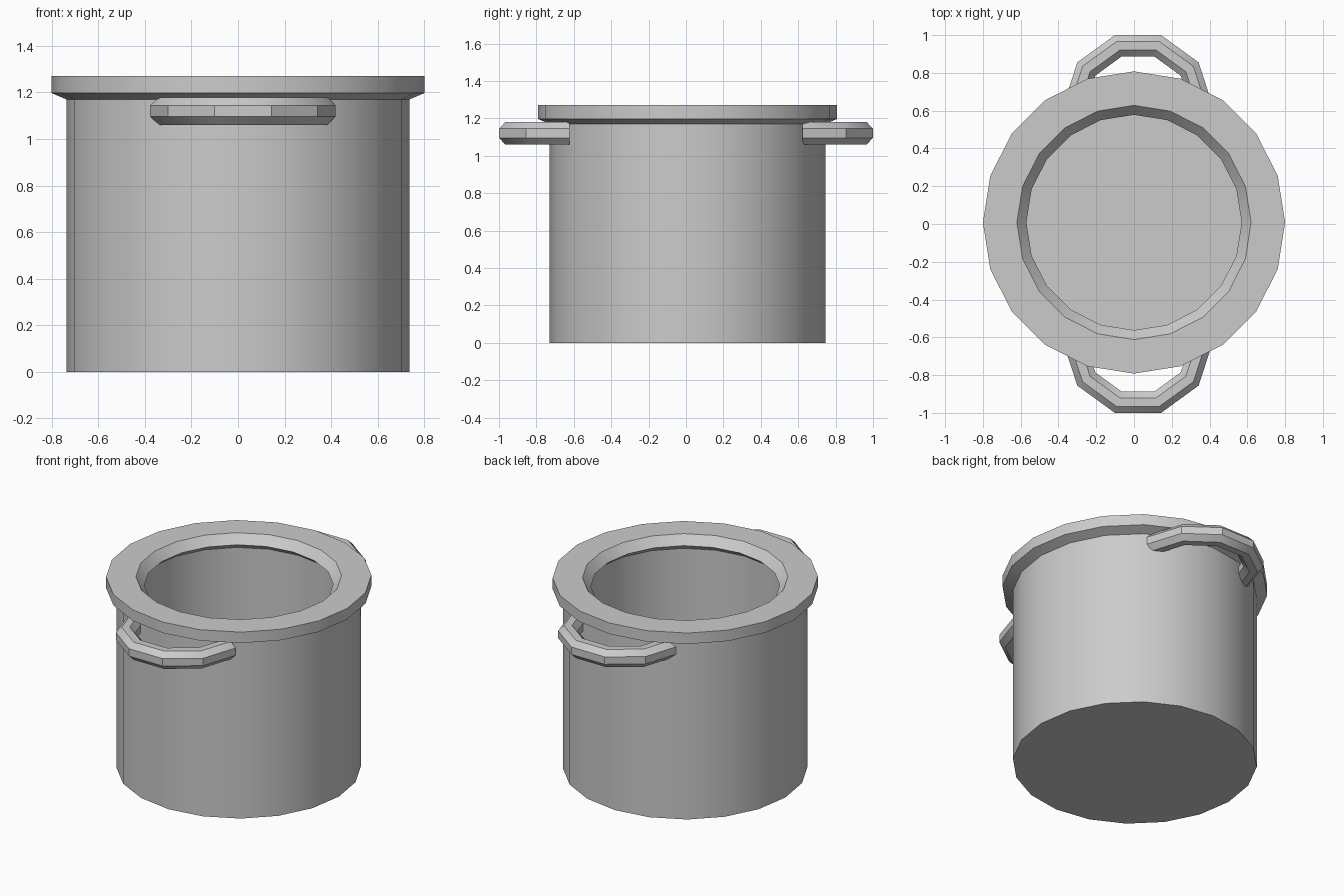
import bpy, bmesh
from math import pi, sin, cos

if "Cube" in bpy.data.objects:
    bpy.data.objects.remove(bpy.data.objects["Cube"])

SIDES = 20


def make_object(name, bm):
    bmesh.ops.recalc_face_normals(bm, faces=bm.faces)
    mesh = bpy.data.meshes.new(name)
    bm.to_mesh(mesh)
    bm.free()
    ob = bpy.data.objects.new(name, mesh)
    bpy.context.collection.objects.link(ob)
    bpy.ops.object.select_all(action='DESELECT')
    ob.select_set(True)
    bpy.context.view_layer.objects.active = ob
    bpy.ops.object.shade_smooth_by_angle(angle=pi / 6)
    return ob


def loft(bm, rings):
    """Bridge successive closed rings of points and cap both ends."""
    rings = [[bm.verts.new(p) for p in ring] for ring in rings]
    for a, b in zip(rings, rings[1:]):
        n = len(a)
        for i in range(n):
            j = (i + 1) % n
            bm.faces.new((a[i], a[j], b[j], b[i]))
    bm.faces.new(rings[0])
    bm.faces.new(rings[-1])


# Pot: outer wall, flared rim, inner lip, inner wall and floor
profile = [(0.737, 0.0), (0.737, 1.17), (0.80, 1.197), (0.80, 1.27),
           (0.62, 1.27), (0.57, 1.213), (0.625, 1.17), (0.625, 0.1)]
bm = bmesh.new()
loft(bm, [[(r * cos(2 * pi * i / SIDES), 0.008 + r * sin(2 * pi * i / SIDES), z)
           for i in range(SIDES)] for r, z in profile])
make_object("pot_body", bm)


# Handles: half rings with an eight-sided section
def handle(name, side):
    major, minor = 0.338, 0.064
    rings = []
    for i in range(6):
        a = pi * i / 5
        ring = []
        for k in range(8):
            t = 2 * pi * (k + 0.5) / 8
            r = major + minor * cos(t)
            ring.append((0.021 + r * cos(a), side * (0.622 + r * sin(a)),
                         1.12 + minor * sin(t)))
        rings.append(ring)
    bm = bmesh.new()
    loft(bm, rings)
    return make_object(name, bm)


handle("front_handle", -1)
handle("back_handle", 1)
